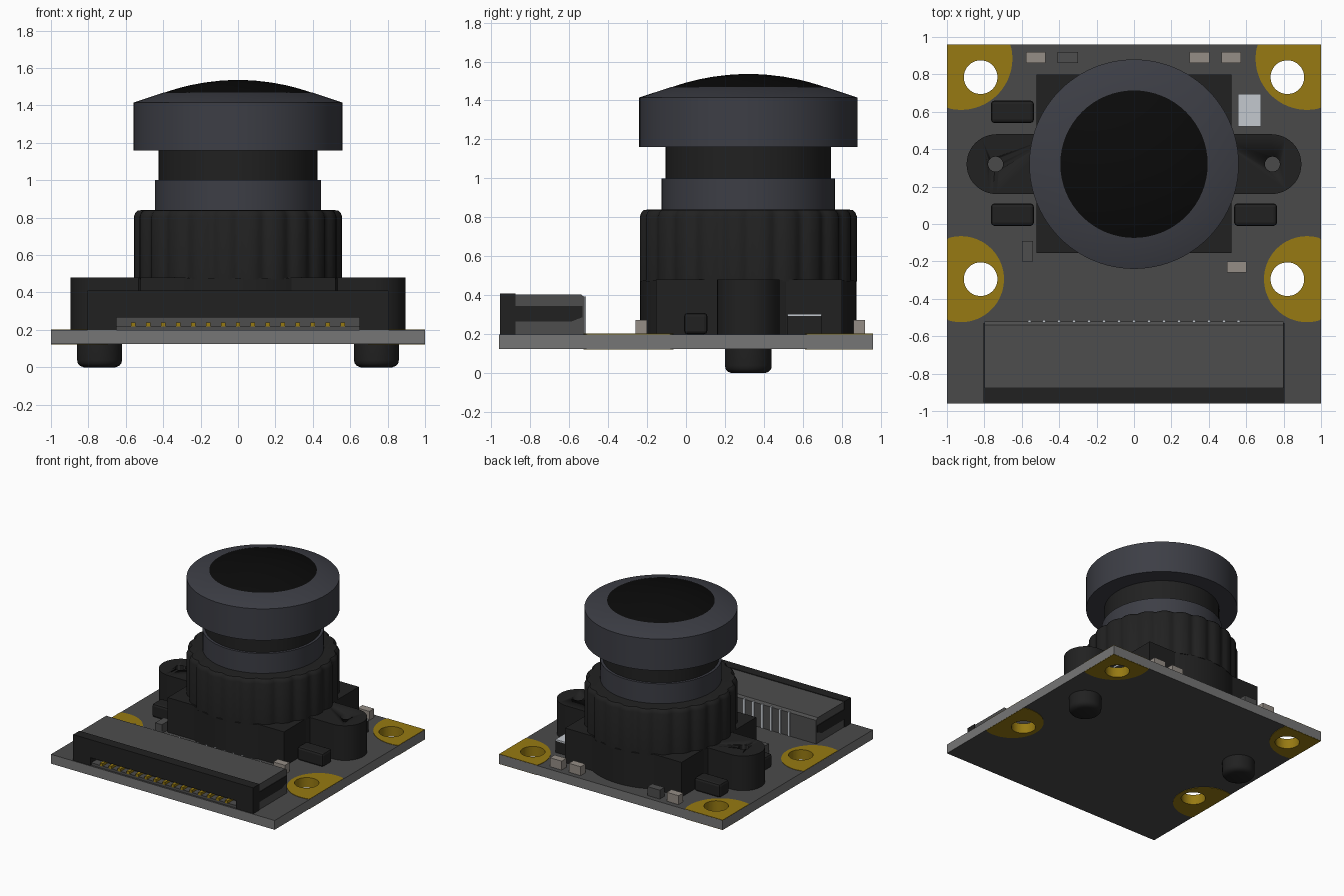
import bpy, bmesh, math
from math import sin, cos, pi

if "Cube" in bpy.data.objects:
    bpy.data.objects.remove(bpy.data.objects["Cube"])


def mat(name, r, g, b):
    m = bpy.data.materials.new(name)
    m.diffuse_color = (r, g, b, 1)
    m.use_nodes = True
    m.node_tree.nodes["Principled BSDF"].inputs["Base Color"].default_value = m.diffuse_color
    return m


BLACK = mat("black_plastic", .015, .015, .015)
GLASS = mat("lens_glass", .003, .003, .003)
METAL = mat("blue_grey_metal", .046, .048, .06)
BOARD = mat("board_mask", .068, .068, .068)
EDGE = mat("board_edge", .18, .18, .18)
GREY = mat("connector_grey", .075, .075, .075)
GOLD = mat("gold", .31, .195, .006)
BEIGE = mat("beige_ceramic", .3, .27, .24)
SILVER = mat("silver", .55, .58, .62)
CY = 0.32  # y of the lens axis


def finish(name, bm, m, bevel=0, smooth=False):
    bmesh.ops.recalc_face_normals(bm, faces=bm.faces)
    me = bpy.data.meshes.new(name)
    bm.to_mesh(me)
    bm.free()
    ob = bpy.data.objects.new(name, me)
    bpy.context.collection.objects.link(ob)
    me.materials.append(m)
    bpy.ops.object.select_all(action='DESELECT')
    ob.select_set(True)
    bpy.context.view_layer.objects.active = ob
    if bevel:
        b = ob.modifiers.new("bevel", 'BEVEL')
        b.width, b.segments, b.limit_method = bevel, 2, 'ANGLE'
    if smooth:
        bpy.ops.object.shade_smooth_by_angle(angle=math.radians(35))
    return ob


def prism(name, pts, offset, m, bevel=0, smooth=False):
    """Extrude a closed 3D outline along offset."""
    bm = bmesh.new()
    f = bm.faces.new([bm.verts.new(p) for p in pts])
    r = bmesh.ops.extrude_face_region(bm, geom=[f], use_keep_orig=True)
    bmesh.ops.translate(bm, vec=offset, verts=[v for v in r['geom'] if isinstance(v, bmesh.types.BMVert)])
    return finish(name, bm, m, bevel, smooth)


def box(name, x0, x1, y0, y1, z0, z1, m, bevel=0):
    return prism(name, [(x0, y0, z0), (x1, y0, z0), (x1, y1, z0), (x0, y1, z0)],
                 (0, 0, z1 - z0), m, bevel)


def rings(name, loops, m, cap=True, smooth=True):
    """Skin consecutive loops; cap the ends or close into a tube."""
    bm = bmesh.new()
    vs = [[bm.verts.new(p) for p in l] for l in loops]
    n = len(vs[0])
    pairs = list(zip(vs, vs[1:])) + ([] if cap else [(vs[-1], vs[0])])
    for a, b in pairs:
        for i in range(n):
            j = (i + 1) % n
            bm.faces.new((a[i], a[j], b[j], b[i]))
    if cap:
        bm.faces.new(vs[0])
        bm.faces.new(vs[-1])
    bmesh.ops.remove_doubles(bm, verts=bm.verts, dist=1e-5)
    return finish(name, bm, m, smooth=smooth)


def circle(x, y, z, r, n=64):
    return [(x + r * cos(2 * pi * i / n), y + r * sin(2 * pi * i / n), z) for i in range(n)]


def lathe(name, profile, m, x=0, y=CY, n=64):
    return rings(name, [circle(x, y, z, r, n) for r, z in profile], m)


def drill(ob, x, y, z0, z1, r):
    c = lathe("cutter", [(r, z0), (r, z1)], BLACK, x, y, 48)
    c.hide_render = True
    b = ob.modifiers.new("hole", 'BOOLEAN')
    b.operation, b.object, b.solver = 'DIFFERENCE', c, 'EXACT'
    bpy.context.view_layer.objects.active = ob
    bpy.ops.object.modifier_apply(modifier="hole")
    bpy.data.objects.remove(c)


# circuit board with lighter cut edges
board = box("circuit_board", -1, 1, -.96, .96, .125, .2, BOARD)
board.data.materials.append(EDGE)
for p in board.data.polygons:
    if abs(p.normal.z) < .5:
        p.material_index = 1

# gold plated mounting holes, pads trimmed to the board edge
for s in (-1, 1):
    for hy, px, py, pr in ((.785, .925, .885, .275), (-.295, .925, -.295, .23)):
        drill(board, s * .82, hy, 0, .4, .093)

        def pad(z):
            return [(max(-.999, min(.999, x)), min(.959, y), z) for x, y, _ in circle(s * px, py, 0, pr)]
        rings("gold_mounting_pad", [pad(.122), pad(.203), circle(s * .82, hy, .203, .09),
                                    circle(s * .82, hy, .122, .09)], GOLD, cap=False, smooth=False)

# lens holder: square base, round skirt and ears with screw holes
box("holder_base", -.52, .52, -.155, .8, .2, .48, BLACK)
lathe("holder_skirt", [(.555, .2), (.555, .478)], BLACK)
for s in (-1, 1):
    arc = [(s * (.735 + .16 * cos(a)), CY + .16 * sin(a), .2)
           for a in [pi * (i / 24 - .5) for i in range(25)]]
    ear = prism("holder_ear", [(s * .4, CY - .16, .2)] + arc + [(s * .4, CY + .16, .2)],
                (0, 0, .28), BLACK, smooth=True)
    drill(ear, s * .74, CY, .1, .6, .04)
    # locating peg under the board
    lathe("locating_peg", [(.085, 0), (.105, .008), (.117, .022), (.12, .04), (.12, .13)], BLACK, s * .74)


# fluted grip ring
def flute(z, inset):
    n, count = 192, 24
    return [((.56 - inset - .018 * (.5 + .5 * cos(count * t)) ** 2) * cos(t),
             CY + (.56 - inset - .018 * (.5 + .5 * cos(count * t)) ** 2) * sin(t), z)
            for t in [2 * pi * i / n for i in range(n)]]


rings("grip_ring", [flute(.47, 0), flute(.805, 0), flute(.825, .008), flute(.837, .02), flute(.84, .04)], BLACK)

# lens barrel, neck, head and front glass
lathe("lens_barrel", [(.445, .8), (.445, 1.0)], METAL)
lathe("lens_neck", [(.425, .98), (.425, 1.18)], BLACK)
lathe("lens_head", [(.56, 1.16), (.56, 1.415), (.40, 1.468)], METAL, n=96)
R = (.40 ** 2 + .07 ** 2) / .14  # sphere radius of the glass cap
lathe("front_glass", [(r, 1.536 - R + math.sqrt(R * R - r * r))
                      for r in (.40, .36, .31, .25, .18, .1, .04, .004)], GLASS)

# ribbon connector body, with chamfered rear edge
yz = [(-.88, .2), (-.52, .2), (-.52, .39), (-.54, .405), (-.88, .405)]
prism("connector_body", [(-.8, y, z) for y, z in yz], (1.6, 0, 0), GREY)
# latch: front bar, side posts and arms
box("latch_bar", -.805, .805, -.955, -.875, .265, .41, BLACK)
arm = [(-.88, .265), (-.59, .265), (-.53, .288), (-.53, .345), (-.88, .345)]
for s in (-1, 1):
    x0, x1 = sorted((s * .65, s * .805))
    box("latch_post", x0, x1, -.955, -.875, .2, .265, BLACK)
    prism("latch_arm", [(s * .78, y, z) for y, z in arm], (s * .025, 0, 0), BLACK)
box("connector_tongue", -.65, .65, -.945, -.87, .2, .22, GREY)
# front contacts and rear solder leads
for i in range(15):
    x = -.56 + .08 * i
    box("gold_contact", x - .012, x + .012, -.948, -.87, .218, .24, GOLD)
    box("solder_lead", x - .008, x + .008, -.54, -.512, .2, .395, SILVER)

# black chips
for x, y in ((-.65, .6), (-.65, .05), (.65, .05)):
    box("chip", x - .115, x + .115, y - .06, y + .06, .2, .31, BLACK, .018)

# small indicator lamp with a pale cap
box("lamp_body", .555, .68, .52, .695, .2, .293, BLACK)
box("lamp_cap", .555, .68, .52, .695, .293, .305, SILVER)

# resistors and capacitors
for x, y, w, d, m in ((-.525, .89, .105, .06, BEIGE), (-.355, .89, .11, .06, GREY),
                      (.35, .89, .105, .06, BEIGE), (.52, .89, .105, .06, BEIGE),
                      (.55, -.23, .105, .06, BEIGE), (-.57, -.145, .06, .11, GREY)):
    box("small_component", x - w / 2, x + w / 2, y - d / 2, y + d / 2, .2, .272, m)
